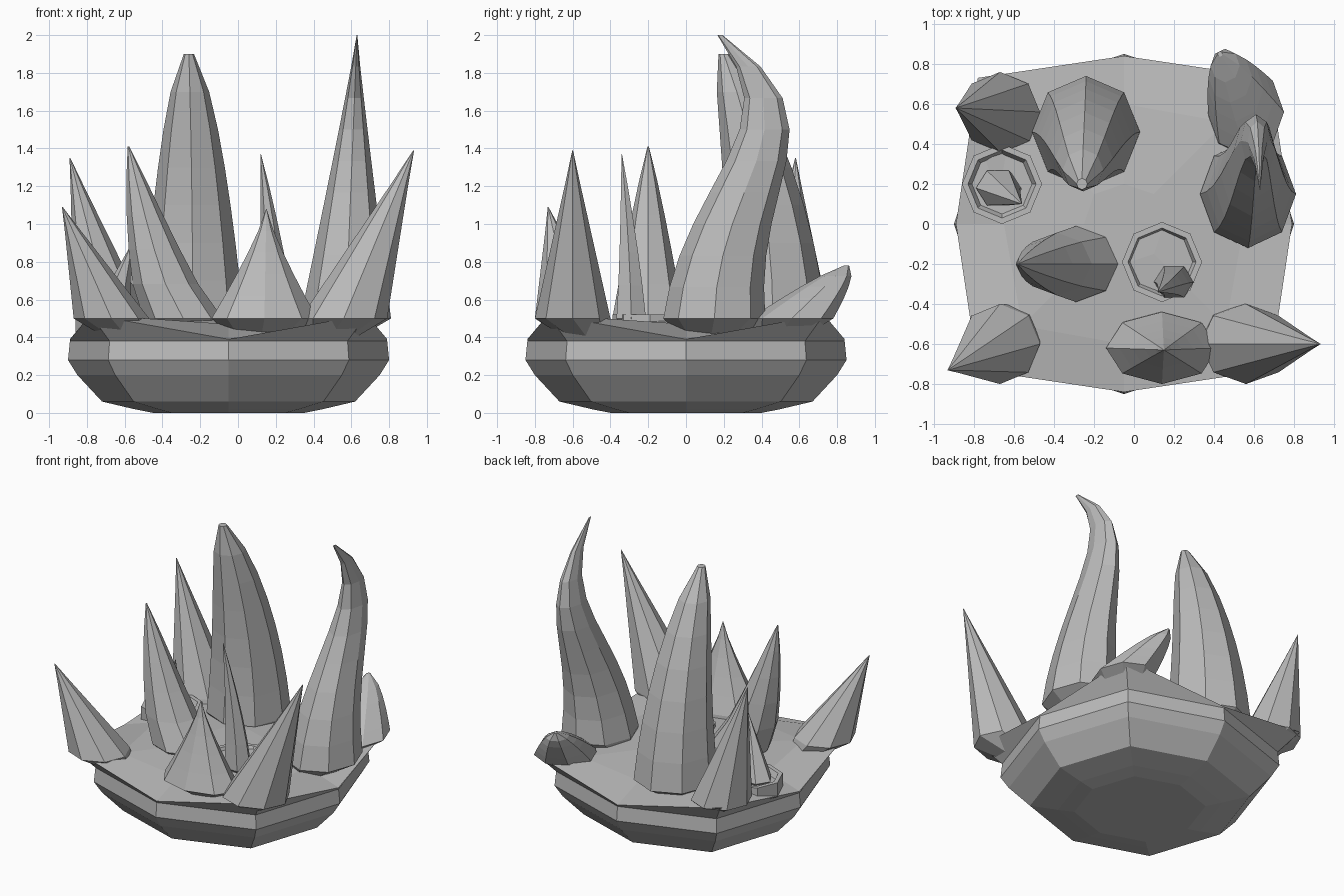
import bpy
import bmesh
from math import cos, sin, pi
from mathutils import Vector

default_cube = bpy.data.objects.get("Cube")
if default_cube:
    bpy.data.objects.remove(default_cube)

GREY = (0.5, 0.5, 0.5, 1)
stone = bpy.data.materials.new("grey stone")
stone.use_nodes = True
stone.diffuse_color = GREY
stone.node_tree.nodes["Principled BSDF"].inputs["Base Color"].default_value = GREY


def skin(name, rings):
    """Join equal rings of points into one closed flat-shaded part."""
    bm = bmesh.new()
    loops = [[bm.verts.new(point) for point in ring] for ring in rings]
    for lower, upper in zip(loops, loops[1:]):
        for i in range(len(lower)):
            bm.faces.new((lower[i - 1], lower[i], upper[i], upper[i - 1]))
    bm.faces.new(loops[0])
    bm.faces.new(loops[-1])
    bmesh.ops.recalc_face_normals(bm, faces=bm.faces)
    mesh = bpy.data.meshes.new(name)
    bm.to_mesh(mesh)
    bm.free()
    mesh.materials.append(stone)
    part = bpy.data.objects.new(name, mesh)
    bpy.context.collection.objects.link(part)


def ellipse(centre, width, depth, sides=8):
    """Level ring of points around a centre."""
    angles = [2 * pi * i / sides for i in range(sides)]
    return [centre + Vector((width * cos(a), depth * sin(a), 0)) for a in angles]


def spike(name, base, size, tip, taper=1.0, thinning=0.0, bend=1.0, arch=0.0, steps=5, sides=8):
    """Tapering spike: bend shapes the lean, arch bows it backwards,
    thinning narrows the width faster than the depth."""
    width, depth = size
    foot, top = Vector((*base, 0.5)), Vector(tip)
    root = Vector((foot.x * 0.85, foot.y * 0.85, 0.38))
    rings = [ellipse(root, width / 2, depth / 2, sides)]
    for step in range(steps + 1):
        t = step / steps
        centre = foot.lerp(top, t ** bend)
        centre.z = foot.z + (top.z - foot.z) * t
        centre.y += arch * sin(pi * t * t)
        left = max(1 - t, 0.01)
        rings.append(ellipse(centre, width * left ** (taper + thinning), depth * left ** taper, sides))
    skin(name, rings)


def bowl_ring(radius, height, corner=1.06, lift=0.0):
    """Octagon whose diagonal corners may be pushed out and lifted."""
    ring = ellipse(Vector((-0.05, 0, height)), radius, radius)
    for point in ring[1::2]:
        point.x = (point.x + 0.05) * corner - 0.05
        point.y *= corner
        point.z += lift
    return ring


# Bowl, with a lip that rises and flares at the corners, and its inner floor
outside = ((0.4, 0), (0.5, 0.02), (0.67, 0.06), (0.8, 0.2), (0.85, 0.28), (0.84, 0.38))
rings = [bowl_ring(radius, height) for radius, height in outside]
rings.append(bowl_ring(radius=0.84, height=0.39, corner=1.23, lift=0.13))
rings.append(bowl_ring(radius=0.6, height=0.47, corner=1.2))
rings.append(bowl_ring(radius=0.2, height=0.5))
skin("bowl", rings)

# Corner spikes that flare out of the rim
spike("front_right_spike", base=(-0.67, -0.6), size=(0.2, 0.2), tip=(-0.93, -0.73, 1.09))
spike("front_left_spike", base=(0.56, -0.6), size=(0.23, 0.2), tip=(0.93, -0.6, 1.39))
spike("back_right_spike", base=(-0.67, 0.56), size=(0.2, 0.2), tip=(-0.89, 0.58, 1.35))

# Stubby knob leaning over the back rim
spike("back_left_knob", base=(0.56, 0.56), size=(0.19, 0.22), tip=(0.43, 0.85, 0.78), taper=0.6)

# Low spike in the middle of the front rim
spike("front_middle_spike", base=(0.14, -0.62), size=(0.28, 0.18), tip=(0.15, -0.63, 1.08), taper=1.2)

# Large inner spikes
spike("tall_blade", base=(-0.24, 0.46), size=(0.27, 0.28), tip=(-0.26, 0.2, 1.9),
      taper=0.5, bend=2, steps=7)
spike("leaning_spike", base=(-0.29, -0.2), size=(0.21, 0.19), tip=(-0.58, -0.2, 1.41),
      taper=0.85, bend=0.7)
spike("curved_horn", base=(0.57, 0.15), size=(0.24, 0.27), tip=(0.63, 0.18, 2),
      taper=0.65, thinning=0.4, arch=0.25, steps=9)

# Two thin thorns, each rising from a shallow round socket
spike("left_thorn", base=(0.2, -0.29), size=(0.1, 0.09), tip=(0.12, -0.34, 1.37),
      taper=0.9, bend=1.5, sides=6)
spike("right_thorn", base=(-0.68, 0.18), size=(0.11, 0.1), tip=(-0.56, 0.1, 0.9), sides=6)
for side, x, y in (("left", 0.14, -0.19), ("right", -0.66, 0.2)):
    socket = []
    for radius, height in ((0.2, 0.42), (0.2, 0.52), (0.17, 0.52), (0.15, 0.48)):
        socket.append(ellipse(Vector((x, y, height)), radius, radius))
    skin(side + "_socket", socket)
